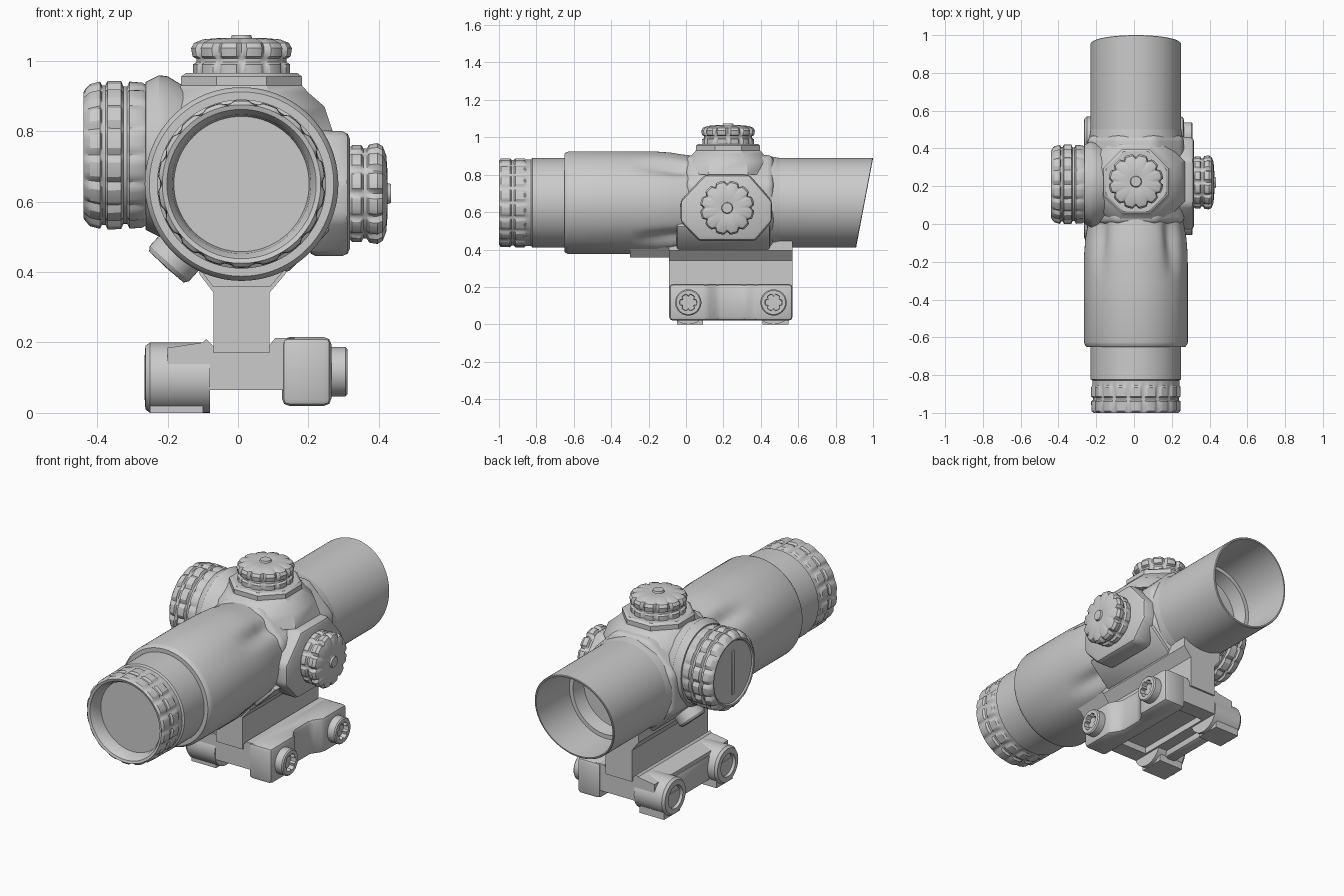
import bpy, bmesh
from math import sin, cos, pi, radians
from mathutils import Vector

if "Cube" in bpy.data.objects:
    bpy.data.objects.remove(bpy.data.objects["Cube"])

CX, CZ = 0.01, 0.65          # optical axis
TY = 0.225                   # turret centre along the tube


def finish(name, bm, angle=32):
    bmesh.ops.remove_doubles(bm, verts=bm.verts, dist=1e-5)
    bmesh.ops.recalc_face_normals(bm, faces=bm.faces)
    me = bpy.data.meshes.new(name)
    bm.to_mesh(me)
    bm.free()
    me.shade_smooth()
    me.set_sharp_from_angle(angle=radians(angle))
    ob = bpy.data.objects.new(name, me)
    bpy.context.collection.objects.link(ob)
    return ob


def lathe(name, origin, axis, profile, seg=64, lobes=0, power=2, rot=0.0):
    """Revolve (distance, radius[, groove depth]) points around an axis."""
    o, a = Vector(origin), Vector(axis).normalized()
    u = Vector((1, 0, 0)) if abs(a.x) < 0.5 else Vector((0, 0, 1))
    u = (u - a * u.dot(a)).normalized()
    v = a.cross(u)
    bm = bmesh.new()
    rings = []
    for p in profile:
        t, r, depth = (*p, 0)[:3]
        ring = []
        for i in range(seg):
            th = 2 * pi * i / seg
            rr = r - depth * max(0, cos(lobes * th)) ** power
            ring.append(bm.verts.new(o + a * t + (u * cos(th + rot) + v * sin(th + rot)) * rr))
        rings.append(ring)
    for r0, r1 in zip(rings, rings[1:]):
        for i in range(seg):
            j = (i + 1) % seg
            bm.faces.new((r0[i], r0[j], r1[j], r1[i]))
    return finish(name, bm)


def prism(name, pts, axis, a, b, bevel=0.0, seg=2):
    """Extrude a 2D outline along x, y or z from a to b."""
    def co(p, h):
        return {'x': (h, p[0], p[1]), 'y': (p[0], h, p[1]), 'z': (p[0], p[1], h)}[axis]
    bm = bmesh.new()
    lo = [bm.verts.new(co(p, a)) for p in pts]
    hi = [bm.verts.new(co(p, b)) for p in pts]
    bm.faces.new(lo)
    bm.faces.new(hi)
    for i in range(len(pts)):
        j = (i + 1) % len(pts)
        bm.faces.new((lo[i], lo[j], hi[j], hi[i]))
    bmesh.ops.recalc_face_normals(bm, faces=bm.faces)
    if bevel:
        bmesh.ops.bevel(bm, geom=bm.edges[:], offset=bevel, segments=seg,
                        profile=0.5, affect='EDGES', clamp_overlap=True)
    return finish(name, bm)


def box(name, x0, x1, y0, y1, z0, z1, bevel=0.0):
    return prism(name, [(x0, y0), (x1, y0), (x1, y1), (x0, y1)], 'z', z0, z1, bevel)


# Eyepiece with notched grip ring and recessed lens
lathe("eyepiece", (CX, -1, CZ), (0, 1, 0),
      [(.07, 0), (.07, .192), (.03, .197), (.004, .212), (0, .225),
       (.01, .236, .01), (.06, .238, .012), (.068, .228), (.08, .228),
       (.088, .238, .012), (.135, .238, .012), (.145, .231), (.172, .231),
       (.178, .24), (.36, .24), (.36, 0)], seg=144, lobes=18)

# Main tube, fluted where it meets the turret housing
lathe("main_tube", (CX, 0, CZ), (0, 1, 0),
      [(-.65, 0), (-.65, .262), (-.64, .27), (-.625, .275), (-.3, .275), (-.24, .275, .008),
       (-.16, .274, .025), (-.08, .268, .035), (-.02, .258, .03), (.05, .25, .01),
       (.12, .25), (.44, .25), (.5, .24), (.5, 0)], seg=96, lobes=4, power=4, rot=pi / 4)

# Objective bell with slanted hood, recessed lens
hood = lathe("objective_hood", (CX, 0.4, CZ), (0, 1, 0),
             [(0, 0), (0, .24), (.552, .24), (.555, .237), (.555, .23), (.28, .222),
              (.28, .2), (.2, .19), (.2, 0)], seg=96)
for v in hood.data.vertices:
    if v.co.y > 0.9:
        v.co.y += 0.19 * (v.co.z - CZ)

# Turret housing: chamfered block around the tube
h, c = .256, .15
outline = [(-h + c, -h), (h - c, -h), (h, -h + c), (h, h - c),
           (h - c, h), (-h + c, h), (-h, h - c), (-h, -h + c)]
prism("turret_housing", [(CX + x, CZ + z) for x, z in outline], 'y', .0, .47, .035, 3)
lathe("top_pedestal", (CX, TY, 0), (0, 0, 1),
      [(.8, 0), (.8, .28), (.87, .255), (.91, .205), (.93, .186), (.955, .186), (.965, .172),
       (.965, 0)], seg=8, rot=pi / 8)
prism("right_flange", [(.1, .8), (.34, .8), (.46, .66), (.46, .55), (.37, .445),
                       (.07, .445), (-.03, .55), (-.03, .66)], 'x', .2, .318, .022)
lathe("left_pedestal", (0, .21, .73), (-1, 0, 0),
      [(.05, 0), (.05, .15), (.14, .19), (.2, .226), (.225, .229), (.262, .21), (.268, 0)])
prism("lower_right_panel", [(.137, .395), (.265, .523), (.2, .56), (.1, .5)],
      'y', -.05, .45, .012)
lathe("lower_left_cap", (CX, TY, CZ), (-.215, 0, -.237),
      [(.1, 0), (.1, .075), (.305, .075), (.318, .066), (.32, 0)], seg=48)

# Scalloped adjustment knobs
knob = [(0, 0), (0, .13), (.008, .139, .01), (.034, .14, .012), (.04, .128), (.05, .128),
        (.056, .141, .012), (.08, .145, .016), (.095, .136, .016), (.105, .11, .01),
        (.109, .06), (.106, .034), (.108, .03), (.118, .027), (.118, 0)]
lathe("elevation_knob", (CX, TY, .956), (0, 0, 1), knob, seg=120, lobes=12)
lathe("windage_knob", (.316, .22, .623), (1, 0, 0), knob, seg=120, lobes=12)
lathe("side_dial", (-.262, .21, .732), (-1, 0, 0),
      [(0, 0), (0, .2), (.01, .207, .006), (.046, .21, .01), (.053, .195), (.063, .195),
       (.07, .211, .012), (.108, .212, .012), (.115, .198), (.124, .198),
       (.13, .21, .012), (.158, .203, .014), (.172, .188, .006), (.177, .178),
       (.175, .17), (.168, .165), (.168, 0)], seg=128, lobes=16)
box("dial_grip_bar", -.437, -.42, .2, .22, .61, .85, .004)

# Saddle and riser between tube and clamp
saddle = [(-.11, .47), (.135, .47), (.135, .395), (.09, .342), (-.07, .342), (-.11, .395)]
prism("saddle", saddle, 'y', -.09, .57)
prism("saddle_front", [(x, z + .015) for x, z in saddle], 'y', -.3, -.09)
box("riser", -.07, .09, -.09, .57, .17, .345)

# Clamp plate with recessed underside
prism("clamp_plate", [(-.2, .1), (-.2, .185), (-.1, .2), (-.09, .21), (-.06, .18), (.08, .18),
                      (.105, .212), (.16, .212), (.16, .1)], 'y', -.08, .56)
for i, (x0, x1, y0, y1) in enumerate([(-.14, -.07, -.08, .56), (.09, .16, -.08, .56),
                                      (-.07, .09, -.08, .01), (-.07, .09, .47, .56)]):
    box(f"plate_frame_{i + 1}", x0, x1, y0, y1, .065, .1)

# Right jaw, waisted between its two bosses
prism("right_jaw", [(.125, -.09), (.265, -.09), (.265, .11), (.225, .17), (.225, .31),
                    (.265, .37), (.265, .57), (.125, .57)], 'z', .02, .215, .02, 2)

# Bolts, left lugs and hooked feet at both clamp ends
for i, y in enumerate((.012, .468)):
    lathe(f"bolt_{i + 1}", (.262, y, .117), (1, 0, 0),
          [(-.03, 0), (-.03, .07), (.043, .07), (.049, .064), (.049, .046, .012),
           (.02, .044, .012), (.02, 0)], seg=72, lobes=6)
    lathe(f"left_lug_{i + 1}", (-.1, y, .1), (-1, 0, 0),
          [(-.02, 0), (-.02, .1), (.15, .1), (.163, .09), (.165, .062), (.145, .058),
           (.145, 0)], seg=48)
    prism(f"left_foot_{i + 1}", [(-.25, 0), (-.1, 0), (-.1, .03), (-.14, .068), (-.14, .12),
                                 (-.25, .12)], 'y', y - .06, y + .08)
box("left_jaw_bar", -.21, -.135, .05, .43, .03, .17, .02)
